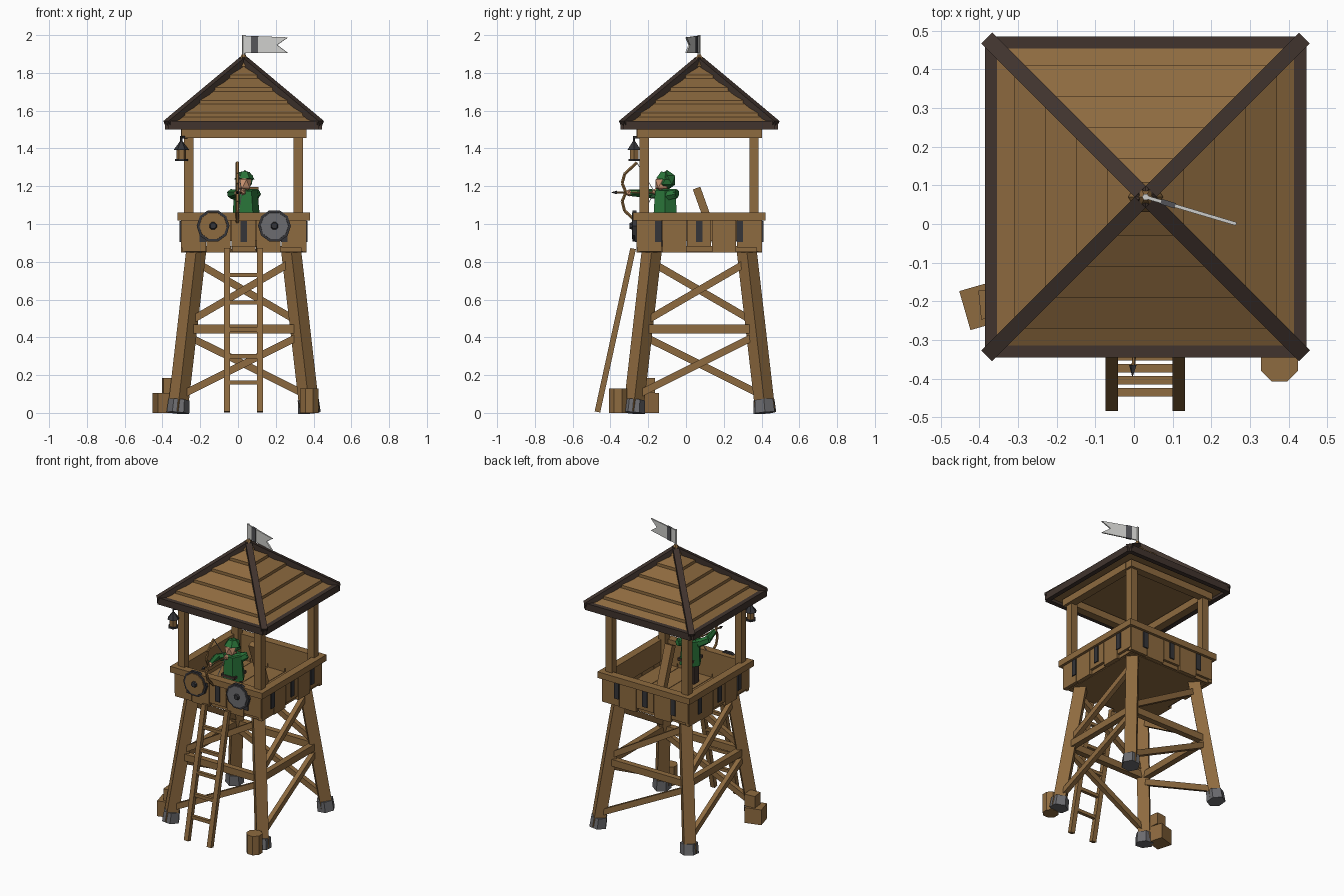
import bpy, bmesh, math
from mathutils import Matrix, Vector

if "Cube" in bpy.data.objects:
    bpy.data.objects.remove(bpy.data.objects["Cube"])

def mat(name, r, g, b):
    m = bpy.data.materials.new(name)
    m.diffuse_color = (r, g, b, 1)
    m.use_nodes = True
    m.node_tree.nodes["Principled BSDF"].inputs["Base Color"].default_value = m.diffuse_color
    return m

WOOD = mat("wood", .27, .145, .05)
DARK = mat("dark_wood", .052, .034, .027)
IRON = mat("dark_iron", .035, .035, .04)
STONE = mat("stone_grey", .15, .15, .16)
GREEN = mat("green_cloth", .022, .17, .04)
SKIN = mat("skin", .6, .3, .17)
PALE = mat("pale_cloth", .62, .62, .6)
GREY = mat("flag_stripe_grey", .09, .09, .1)

I = Matrix.Identity(4)
C = Matrix.Translation((.03, .07, 0))                      # tower axis
SIDES = [C @ Matrix.Rotation(k * math.pi / 2, 4, 'Z') for k in range(4)]  # front, right, back, left

def finish(name, bm, material, M=I):
    bm.transform(M)
    bmesh.ops.recalc_face_normals(bm, faces=bm.faces)
    me = bpy.data.meshes.new(name)
    bm.to_mesh(me)
    bm.free()
    me.materials.append(material)
    ob = bpy.data.objects.new(name, me)
    bpy.context.collection.objects.link(ob)
    return ob

def frame(a, b, hint):
    """Matrix at the middle of a-b, z along it, y near the hint."""
    a, b = Vector(a), Vector(b)
    z = (b - a).normalized()
    x = Vector(hint).cross(z).normalized()
    R = Matrix((x, z.cross(x), z)).transposed().to_4x4()
    return Matrix.Translation((a + b) / 2) @ R, (b - a).length

def box(name, c, s, material, M=I, rz=0):
    bm = bmesh.new()
    bmesh.ops.create_cube(bm, size=1)
    bm.transform(Matrix.Translation(c) @ Matrix.Rotation(rz, 4, 'Z') @ Matrix.Diagonal((*s, 1)))
    return finish(name, bm, material, M)

def beam(name, a, b, w, d, material, M=I, hint=(0, -1, 0)):
    F, n = frame(a, b, hint)
    bm = bmesh.new()
    bmesh.ops.create_cube(bm, size=1)
    bm.transform(F @ Matrix.Diagonal((w, d, n, 1)))
    return finish(name, bm, material, M)

def rod(name, a, b, r1, r2, n, material, M=I, hint=(0, 1, .01)):
    F, h = frame(a, b, hint)
    bm = bmesh.new()
    bmesh.ops.create_cone(bm, cap_ends=True, segments=n, radius1=r1, radius2=r2, depth=h)
    bm.transform(F @ Matrix.Rotation(math.pi / n, 4, 'Z'))
    return finish(name, bm, material, M)

def ball(name, c, s, material):
    bm = bmesh.new()
    bmesh.ops.create_icosphere(bm, subdivisions=1, radius=1)
    return finish(name, bm, material, Matrix.Translation(c) @ Matrix.Diagonal((*s, 1)))

def leg_off(z):                                            # splay of the legs
    return .35 - .10 * z / .86

# Everything that repeats on the four sides
PLANK_BOTTOMS = (.855, .85, .88, .85, .875)
for M in SIDES:
    # splayed leg with stone foot
    beam("leg", (-.35, -.35, .005), (-.25, -.25, .87), .075, .075, WOOD, M, (-1, -1, 0))
    rod("stone_foot", (-.348, -.348, 0), (-.342, -.342, .07), .06, .056, 6, STONE, M)
    # middle beam and one diagonal in each tier
    o = leg_off(.445)
    beam("cross_beam", (-o + .02, -o, .445), (o - .02, -o, .445), .047, .04, WOOD, M)
    for z0, z1 in ((.09, .41), (.48, .80)):
        p, q = leg_off(z0), leg_off(z1)
        beam("diagonal_brace", (-p, -p, z0), (q, -q, z1), .038, .032, WOOD, M)
    # parapet planks, straps and rail
    for i, zb in enumerate(PLANK_BOTTOMS):
        box("parapet_plank", (-.264 + .132 * i, -.318, (zb + 1.025) / 2),
            (.127, .028, 1.025 - zb), WOOD, M)
    box("parapet_back_board", (0, -.308, .965), (.64, .02, .11), WOOD, M)
    for x in (-.215, 0, .215):
        box("iron_strap", (x, -.333, .96), (.036, .012, .11), IRON, M)
    box("rail", (-.025, -.323, 1.04), (.65, .054, .042), WOOD, M)
    # roof post and roof beam
    box("roof_post", (-.29, -.29, 1.17), (.05, .05, .60), WOOD, M)
    box("roof_beam", (-.025, -.305, 1.478), (.61, .055, .048), WOOD, M)
    # dark eave trim and hip beam
    box("eave_trim", (0, -.40, 1.522), (.80, .032, .046), DARK, M)
    beam("hip_beam", (-.405, -.405, 1.53), (0, 0, 1.868), .04, .035, DARK, M, (-1, -1, 1))

# Deck
for i in range(5):
    box("deck_plank", (-.252 + .126 * i, 0, .868), (.123, .63, .03), WOOD, C)
box("deck_underside", (0, 0, .858), (.61, .61, .02), WOOD, C)

# Roof: stepped pyramid of five plank courses
roof_z = lambda a: 1.865 - a * .84
steps = (.40, .34, .26, .18, .10, .012)
bm = bmesh.new()
rings = []
for a, b in zip(steps, steps[1:]):
    for w, z in ((a, roof_z(a) - .012), (a, roof_z(a) + .008), (b, roof_z(b) - .012)):
        rings.append([bm.verts.new((sx * w, sy * w, z))
                      for sx, sy in ((-1, -1), (1, -1), (1, 1), (-1, 1))])
for r, s in zip(rings, rings[1:]):
    for i in range(4):
        j = (i + 1) % 4
        bm.faces.new((r[i], r[j], s[j], s[i]))
bm.faces.new(rings[0][::-1])
bm.faces.new(rings[-1])
bmesh.ops.remove_doubles(bm, verts=bm.verts, dist=.0001)
finish("roof_planks", bm, WOOD, C)

# Finial, pole and swallow-tailed flag
rod("finial", (0, 0, 1.835), (0, 0, 1.90), .045, .008, 6, WOOD, C)
rod("flag_pole", (0, 0, 1.86), (0, 0, 2.0), .009, .009, 6, PALE, C)
FLAG = C @ Matrix.Rotation(math.atan2(-.07, .235), 4, 'Z')

def plate(name, pts, t, material, M):
    bm = bmesh.new()
    f = bm.faces.new([bm.verts.new((x, -t / 2, z)) for x, z in pts])
    ext = bmesh.ops.extrude_face_region(bm, geom=[f])["geom"]
    bmesh.ops.translate(bm, verts=[v for v in ext if isinstance(v, bmesh.types.BMVert)], vec=(0, t, 0))
    return finish(name, bm, material, M)

plate("flag", ((0, 1.905), (.245, 1.905), (.185, 1.948), (.245, 1.988), (0, 1.997)), .009, PALE, FLAG)
plate("flag_stripe", ((.042, 1.904), (.08, 1.904), (.08, 1.995), (.042, 1.996)), .014, GREY, FLAG)

# Ladder
ladder_y = lambda z: -.47 + .19 * z / .87
for x in (-.058, .116):
    beam("ladder_rail", (x, ladder_y(.005), .005), (x, ladder_y(.87), .87), .032, .03, WOOD)
for z in (.16, .30, .44, .585, .73):
    box("ladder_rung", (.029, ladder_y(z), z), (.16, .022, .022), WOOD)

# Barrel and crates
rod("barrel", (.377, -.36, 0), (.377, -.36, .13), .052, .052, 8, WOOD)
box("large_crate", (-.385, -.209, .0525), (.11, .105, .105), WOOD, rz=.28)
box("small_crate", (-.362, -.206, .145), (.075, .075, .08), WOOD, rz=.1)

# Shields on the parapet
for x, face in ((-.132, WOOD), (.193, STONE)):
    p = lambda y: (x, y, .99)
    rod("shield_rim", p(-.262), p(-.282), .087, .087, 10, IRON)
    rod("shield_face", p(-.27), p(-.287), .075, .073, 10, face)
    rod("shield_boss", p(-.28), p(-.30), .024, .016, 8, IRON)

# Hanging lantern
L = Matrix.Translation((-.30, -.275, 0))
rod("lantern_base", (0, 0, 1.333), (0, 0, 1.345), .034, .034, 6, IRON, L)
rod("lantern_body", (0, 0, 1.343), (0, 0, 1.395), .026, .026, 6, WOOD, L)
rod("lantern_cap", (0, 0, 1.393), (0, 0, 1.437), .04, .008, 6, IRON, L)
rod("lantern_hook", (0, 0, 1.43), (0, 0, 1.465), .006, .006, 6, IRON, L)
beam("lantern_arm", (0, 0, 1.46), (.045, .055, 1.46), .014, .014, IRON, L)

# Archer: legs, tunic, head, hood, arms
for x in (.018, .072):
    box("archer_leg", (x, -.11, .96), (.042, .055, .16), DARK)
rod("archer_tunic", (.045, -.11, 1.01), (.04, -.11, 1.175), .074, .062, 6, GREEN)
box("archer_belt", (.044, -.11, 1.045), (.105, .13, .018), DARK)
ball("archer_head", (.033, -.124, 1.212), (.042, .044, .05), SKIN)
ball("archer_hood", (.036, -.10, 1.232), (.05, .05, .054), GREEN)
rod("archer_hood_brim", (.034, -.112, 1.236), (.034, -.108, 1.275), .054, .028, 6, GREEN)
ARMS = (((0, -.11, 1.15), (-.035, -.18, 1.16), (-.003, -.30, 1.165)),
        ((.08, -.10, 1.15), (.098, -.05, 1.16), (.025, -.16, 1.17)))
for s, e, h in ARMS:
    rod("archer_upper_arm", s, e, .028, .025, 6, GREEN)
    rod("archer_forearm", e, h, .025, .017, 6, GREEN)
    ball("archer_hand", h, (.019, .022, .019), SKIN)

# Bow, string and arrow
BOW = ((-.26, 1.325), (-.325, 1.265), (-.338, 1.215), (-.318, 1.168), (-.338, 1.12), (-.325, 1.07), (-.26, 1.01))
pts = [(-.003, y, z) for y, z in BOW]
for a, b in zip(pts, pts[1:]):
    rod("bow_limb", a, b, .009, .009, 6, WOOD)
for tip in (pts[0], pts[-1]):
    rod("bow_string", tip, (.02, -.165, 1.167), .0025, .0025, 4, PALE)
rod("arrow", (.018, -.165, 1.167), (-.003, -.375, 1.167), .005, .005, 5, WOOD)
rod("arrow_head", (-.003, -.365, 1.167), (-.004, -.395, 1.167), .011, .001, 4, IRON)

# Timber leaning inside the platform
beam("leaning_timber", (.08, .165, .885), (.08, .056, 1.19), .055, .042, WOOD)
